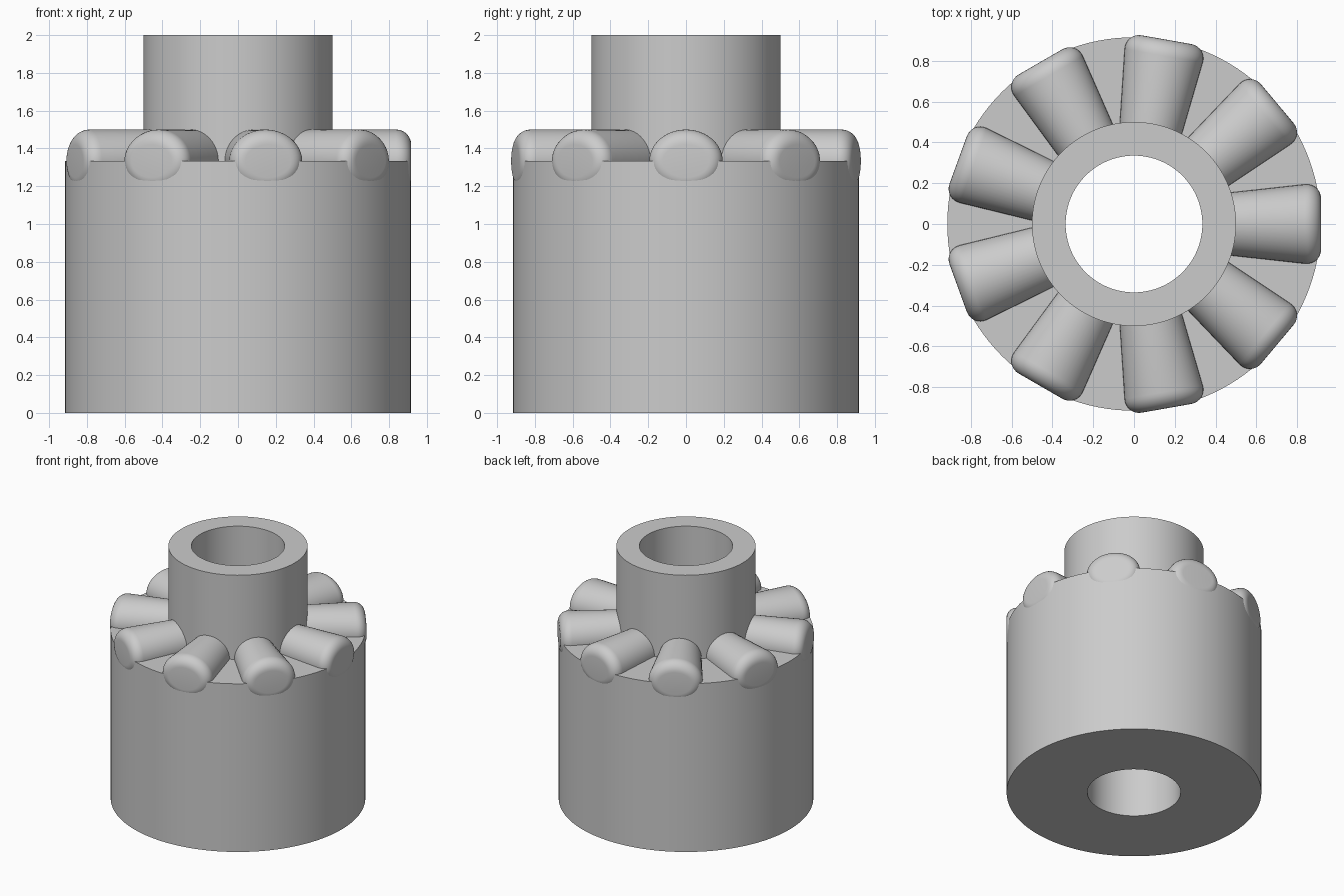
import bpy, bmesh, math
from mathutils import Matrix

cube = bpy.data.objects.get("Cube")
if cube:
    bpy.data.objects.remove(cube, do_unlink=True)

grey = bpy.data.materials.new("plain grey")
grey.use_nodes = True
COLOUR = (0.6, 0.6, 0.6, 1)
grey.diffuse_color = COLOUR
grey.node_tree.nodes["Principled BSDF"].inputs["Base Color"].default_value = COLOUR

BODY_R, NECK_R, BORE_R = 0.915, 0.5, 0.335
SHOULDER_Z, TOP_Z = 1.333, 2.0


def finish(bm, name):
    """Turn a bmesh into a smooth shaded object."""
    bmesh.ops.recalc_face_normals(bm, faces=bm.faces)
    mesh = bpy.data.meshes.new(name)
    bm.to_mesh(mesh)
    bm.free()
    mesh.materials.append(grey)
    obj = bpy.data.objects.new(name, mesh)
    bpy.context.collection.objects.link(obj)
    bpy.ops.object.select_all(action='DESELECT')
    obj.select_set(True)
    bpy.context.view_layer.objects.active = obj
    bpy.ops.object.shade_smooth_by_angle(angle=math.radians(35))
    return obj


def bridge(bm, a, b):
    for i in range(len(a)):
        j = (i + 1) % len(a)
        bm.faces.new((a[i], a[j], b[j], b[i]))


def lathe(name, profile, steps=128):
    """Revolve a closed (radius, z) profile around z."""
    bm = bmesh.new()
    rings = []
    for r, z in profile:
        angles = [2 * math.pi * i / steps for i in range(steps)]
        rings.append([bm.verts.new((r * math.cos(a), r * math.sin(a), z)) for a in angles])
    for k, ring in enumerate(rings):
        bridge(bm, ring, rings[(k + 1) % len(rings)])
    return finish(bm, name)


def roller(name, angle, steps=48):
    """Flared roller of constant height with a rounded outer end."""
    inner, outer, half_h, bevel = 0.42, 0.917, 0.167, 0.08
    sections = [(inner, 0)]
    for k in range(9):
        t = k / 8 * math.pi / 2
        sections.append((outer - bevel * (1 - math.sin(t)), bevel * (1 - math.cos(t))))
    bm = bmesh.new()
    rings = []
    for x, inset in sections:
        half_w = 0.155 + 0.11 * (x - 0.48)
        ring = []
        for i in range(steps):
            a = 2 * math.pi * i / steps
            ring.append(bm.verts.new((x, (half_w - inset) * math.cos(a),
                                      (half_h - inset) * math.sin(a))))
        rings.append(ring)
    for a, b in zip(rings, rings[1:]):
        bridge(bm, a, b)
    bm.faces.new(rings[0])
    bm.faces.new(rings[-1])
    obj = finish(bm, name)
    obj.matrix_world = Matrix.Rotation(angle, 4, 'Z') @ Matrix.Translation((0, 0, SHOULDER_Z))
    return obj


# Hollow body with a narrower neck
lathe("body_and_neck", [(BORE_R, 0), (BODY_R, 0), (BODY_R, SHOULDER_Z),
                        (NECK_R, SHOULDER_Z), (NECK_R, TOP_Z), (BORE_R, TOP_Z)])

# Ring of nine rollers sunk halfway into the shoulder
COUNT = 9
for n in range(COUNT):
    roller(f"roller_{n + 1}", 2 * math.pi * n / COUNT)
